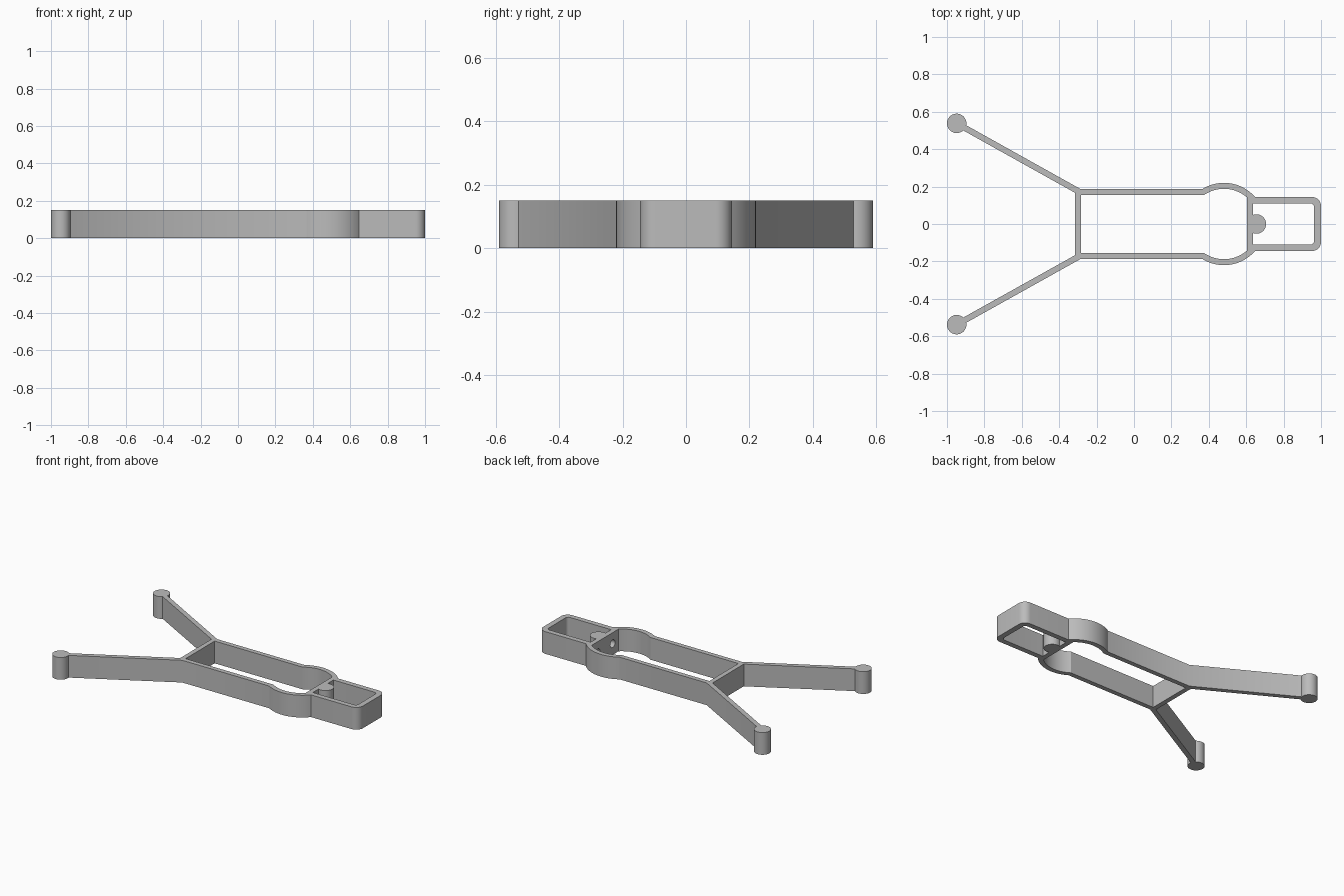
import bpy
import bmesh
from math import sin, cos, asin, acos, atan2, radians, degrees, pi
from mathutils import Vector

if "Cube" in bpy.data.objects:
    bpy.data.objects.remove(bpy.data.objects["Cube"])

HEIGHT = 0.15
BARREL_X, BARREL_R = 0.481, 0.22      # round bulge in the side rails
WALL = 0.032
RAIL_Y, BOX_Y = 0.187, 0.145          # outer half widths
BACK_X, DIVIDER_X = -0.315, 0.604     # cross walls, near faces
PEG_X, POST_R = 0.654, 0.052


def arc(cx, cy, r, start, end, steps=16):
    """Points along an arc, angles in degrees."""
    angles = [radians(start + (end - start) * i / steps) for i in range(steps + 1)]
    return [(cx + r * cos(a), cy + r * sin(a)) for a in angles]


def mirrored(half):
    """Close a half outline by reflecting it across the long axis."""
    return half + [(x, -y) for x, y in reversed(half) if abs(y) > 1e-5]


# Splayed leg with a round post at its tip
root, tip = Vector((-0.29, 0.171)), Vector((-0.948, 0.538))
along = (root - tip).normalized()
heading = degrees(atan2(along.y, along.x))
spread = degrees(asin(WALL / 2 / POST_R))
side = Vector((-along.y, along.x)) * WALL / 2
upper, lower = root + side, root - side
slope = along.y / along.x
upper_joint = (upper.x + (RAIL_Y - upper.y) / slope, RAIL_Y)
lower_joint = (BACK_X, lower.y + (BACK_X - lower.x) * slope)

# Outer silhouette: rounded box end, bulge, rail, leg and post
outer = arc(0.95, BOX_Y - 0.05, 0.05, 0, 90, 10)
outer += arc(BARREL_X, 0, BARREL_R, degrees(asin(BOX_Y / BARREL_R)),
             180 - degrees(asin(RAIL_Y / BARREL_R)), 24)
outer.append(upper_joint)
outer += arc(tip.x, tip.y, POST_R, heading + spread, heading + 360 - spread, 40)
outer.append(lower_joint)

# Long chamber between the rails
inner_r, inner_y = BARREL_R - WALL, RAIL_Y - WALL
chamber = arc(BARREL_X, 0, inner_r, degrees(acos((DIVIDER_X - BARREL_X) / inner_r)),
              180 - degrees(asin(inner_y / inner_r)), 24)
chamber.append((BACK_X + WALL, inner_y))

# Box chamber, with the round peg standing against the divider
face_x = DIVIDER_X + WALL
box = arc(0.943, 0.09, 0.02, 0, 90, 6)
box.append((face_x, 0.11))
box += arc(PEG_X, 0, POST_R, degrees(acos((face_x - PEG_X) / POST_R)), 0, 20)

# Fill the profile and extrude it
curve = bpy.data.curves.new("frame_profile", "CURVE")
curve.dimensions = "2D"
curve.fill_mode = "BOTH"
curve.extrude = HEIGHT / 2
for half in (outer, chamber, box):
    points = mirrored(half)
    spline = curve.splines.new("POLY")
    spline.points.add(len(points) - 1)
    for point, (x, y) in zip(spline.points, points):
        point.co = (x, y, 0, 1)
    spline.use_cyclic_u = True
profile = bpy.data.objects.new("frame_profile", curve)
bpy.context.collection.objects.link(profile)
depsgraph = bpy.context.evaluated_depsgraph_get()
mesh = bpy.data.meshes.new_from_object(profile.evaluated_get(depsgraph))
bpy.data.objects.remove(profile)

bm = bmesh.new()
bm.from_mesh(mesh)
bmesh.ops.remove_doubles(bm, verts=bm.verts, dist=1e-5)
bmesh.ops.translate(bm, verts=bm.verts, vec=(0, 0, HEIGHT / 2))
bmesh.ops.recalc_face_normals(bm, faces=bm.faces)
bm.to_mesh(mesh)
bm.free()
frame = bpy.data.objects.new("forked_frame", mesh)
bpy.context.collection.objects.link(frame)

# Two small holes through the divider, either side of the peg
for y in (-0.08, 0.08):
    bpy.ops.mesh.primitive_cylinder_add(
        vertices=24, radius=0.026, depth=0.07, rotation=(0, pi / 2, 0),
        location=(DIVIDER_X + WALL / 2, y, HEIGHT / 2))
    cutter = bpy.context.object
    cutter.name = "hole_cutter"
    cutter.hide_render = True
    bpy.context.view_layer.objects.active = frame
    cut = frame.modifiers.new("divider_hole", "BOOLEAN")
    cut.operation = "DIFFERENCE"
    cut.solver = "EXACT"
    cut.object = cutter
    bpy.ops.object.modifier_apply(modifier=cut.name)
    bpy.data.objects.remove(cutter)

# Plain grey finish
grey = bpy.data.materials.new("plain_grey")
grey.use_nodes = True
colour = (0.5, 0.5, 0.5, 1)
grey.diffuse_color = colour
grey.node_tree.nodes["Principled BSDF"].inputs["Base Color"].default_value = colour
frame.data.materials.clear()
frame.data.materials.append(grey)
for polygon in frame.data.polygons:
    polygon.material_index = 0

bpy.ops.object.select_all(action="DESELECT")
frame.select_set(True)
bpy.context.view_layer.objects.active = frame
bpy.ops.object.shade_smooth_by_angle(angle=radians(30))
